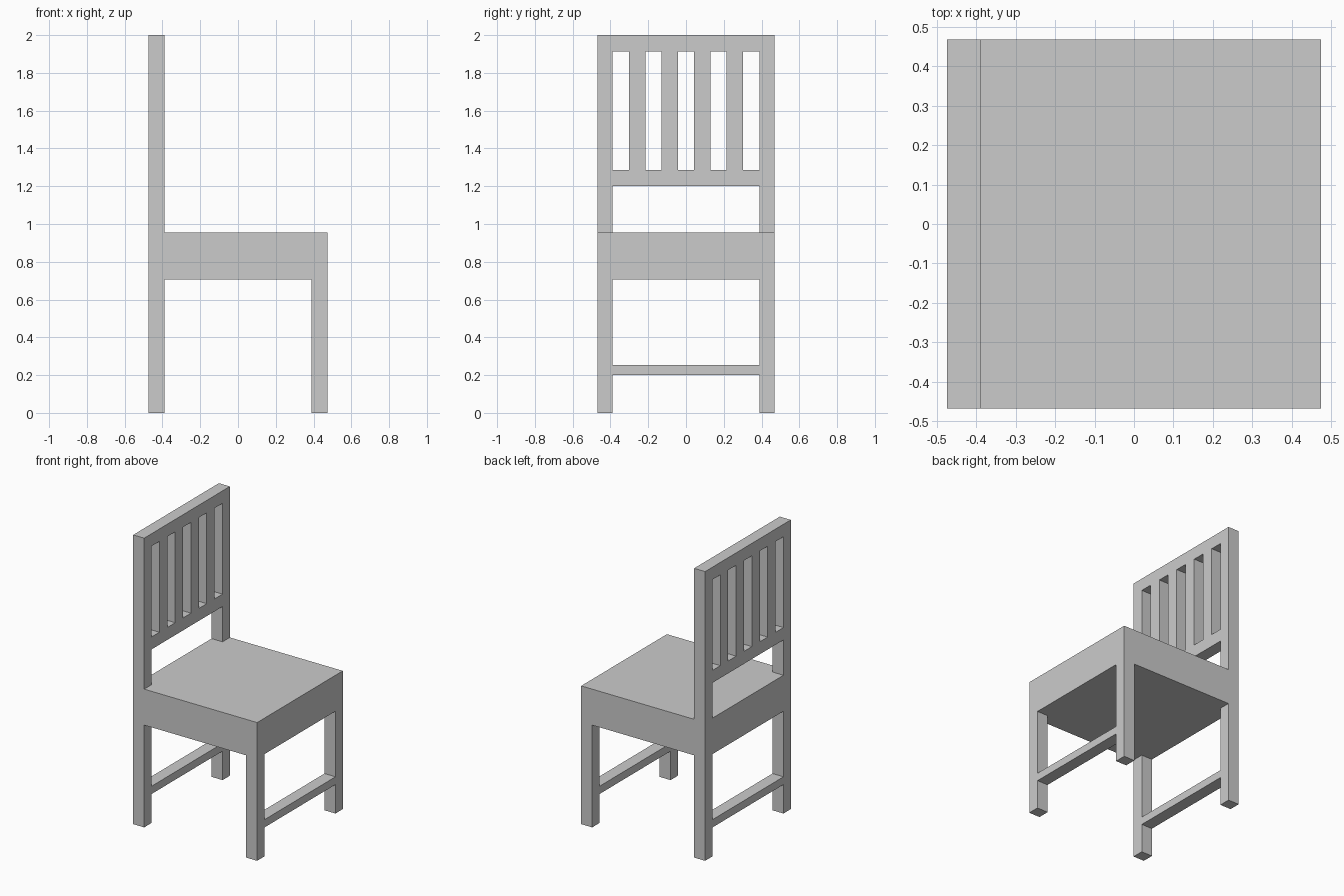
import bpy
import bmesh
from mathutils import Matrix, Vector

if "Cube" in bpy.data.objects:
    bpy.data.objects.remove(bpy.data.objects["Cube"])

X, Y = 0.474, 0.468          # outer half sizes
XI, YI = 0.390, 0.388        # inner faces of the legs and posts
SEAT_LOW, SEAT_TOP, TOP = 0.707, 0.956, 2.0


def box(name, lo, hi):
    """Flat-faced box between two opposite corners."""
    lo, hi = Vector(lo), Vector(hi)
    bm = bmesh.new()
    bmesh.ops.create_cube(bm, size=1, matrix=Matrix.Diagonal((*(hi - lo), 1)))
    mesh = bpy.data.meshes.new(name)
    bm.to_mesh(mesh)
    bm.free()
    ob = bpy.data.objects.new(name, mesh)
    ob.location = (lo + hi) / 2
    bpy.context.collection.objects.link(ob)
    return ob


# Seat block
box("seat", (-X, -Y, SEAT_LOW), (X, Y, SEAT_TOP))

# Legs and backrest posts on both sides
for side, y0, y1 in (("near", -Y, -YI), ("far", YI, Y)):
    box(f"front_leg_{side}", (XI, y0, 0), (X, y1, SEAT_LOW))
    box(f"back_leg_{side}", (-X, y0, 0), (-XI, y1, SEAT_LOW))
    box(f"back_post_{side}", (-X, y0, SEAT_TOP), (-XI, y1, TOP))

# Stretchers joining each pair of legs
for end, x0, x1 in (("front", XI, X), ("back", -X, -XI)):
    box(f"{end}_stretcher", (x0, -YI, 0.20), (x1, YI, 0.254))

# Backrest rails
RAIL_LOW, RAIL_HIGH = 1.286, 1.914
box("lower_back_rail", (-X, -YI, 1.20), (-XI, YI, RAIL_LOW))
box("top_back_rail", (-X, -YI, RAIL_HIGH), (-XI, YI, TOP))

# Four slats, evenly spaced between the posts
half = 0.0432
for i in range(4):
    y = (i - 1.5) * 0.1724
    box(f"back_slat_{i + 1}", (-X, y - half, RAIL_LOW), (-XI, y + half, RAIL_HIGH))
